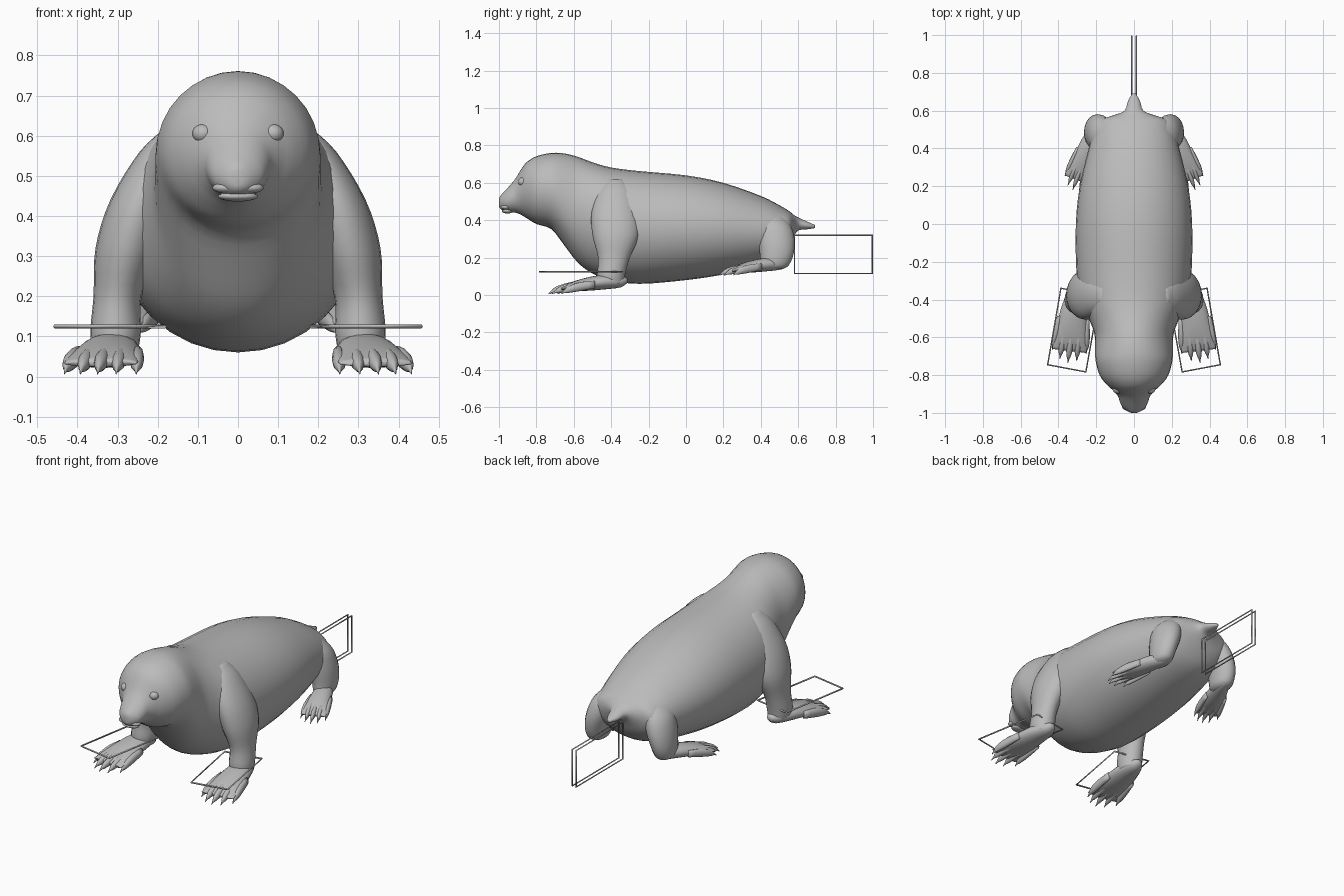
import bpy, bmesh, math
from mathutils import Vector

cube = bpy.data.objects.get("Cube")
if cube:
    bpy.data.objects.remove(cube, do_unlink=True)

grey = bpy.data.materials.new("soft_grey")
grey.use_nodes = True
colour = (0.5, 0.5, 0.5, 1)
grey.diffuse_color = colour
grey.node_tree.nodes["Principled BSDF"].inputs["Base Color"].default_value = colour

X, Y, Z = Vector((1, 0, 0)), Vector((0, 1, 0)), Vector((0, 0, 1))


def smooth_rows(rows, steps):
    """Catmull-Rom interpolation between rows of numbers."""
    out = []
    for i in range(len(rows) - 1):
        quad = [rows[max(i - 1, 0)], rows[i], rows[i + 1], rows[min(i + 2, len(rows) - 1)]]
        for s in range(steps):
            t = s / steps
            out.append([b + t / 2 * (c - a + t * (2 * a - 5 * b + 4 * c - d + t * (3 * (b - c) + d - a)))
                        for a, b, c, d in zip(*quad)])
    return out + [list(rows[-1])]


def add_rings(bm, rings, sides):
    """Skin a list of ellipses given as (centre, u radius, v radius)."""
    loops = []
    for centre, u, v in rings:
        angles = [math.tau * k / sides for k in range(sides)]
        loops.append([bm.verts.new(centre + u * math.cos(a) + v * math.sin(a)) for a in angles])
    for low, high in zip(loops, loops[1:]):
        for k in range(sides):
            n = (k + 1) % sides
            bm.faces.new((low[k], low[n], high[n], high[k]))
    bm.faces.new(loops[0])
    bm.faces.new(loops[-1])


def finish(name, bm, mirrored=False):
    bmesh.ops.recalc_face_normals(bm, faces=bm.faces)
    mesh = bpy.data.meshes.new(name)
    bm.to_mesh(mesh)
    bm.free()
    for face in mesh.polygons:
        face.use_smooth = True
    mesh.materials.append(grey)
    obj = bpy.data.objects.new(name, mesh)
    bpy.context.collection.objects.link(obj)
    if mirrored:
        obj.modifiers.new("Mirror", "MIRROR")
    return obj


def ellipsoid(name, centre, radii, mirrored=False):
    bm = bmesh.new()
    bmesh.ops.create_uvsphere(bm, u_segments=16, v_segments=10, radius=1)
    bmesh.ops.scale(bm, vec=radii, verts=bm.verts)
    bmesh.ops.translate(bm, vec=centre, verts=bm.verts)
    finish(name, bm, mirrored)


# Body from nose to tail: y, top, bottom, half width
body_rows = [
    (-1, .515, .475, .012), (-.993, .53, .462, .032), (-.97, .555, .448, .06),
    (-.94, .588, .443, .075), (-.91, .625, .44, .086), (-.88, .675, .428, .112),
    (-.85, .712, .41, .145), (-.8, .742, .38, .182), (-.72, .76, .352, .204),
    (-.65, .757, .265, .206), (-.58, .74, .175, .21), (-.5, .71, .115, .24),
    (-.4, .682, .08, .285), (-.25, .663, .06, .305), (0, .64, .08, .308),
    (.2, .6, .11, .287), (.4, .53, .155, .24), (.5, .48, .2, .21),
    (.55, .45, .26, .18), (.575, .43, .31, .11), (.6, .415, .345, .05),
    (.65, .392, .352, .032), (.69, .375, .358, .01)]
bm = bmesh.new()
add_rings(bm, [(Vector((0, y, (t + b) / 2)), X * w, Z * (t - b) / 2)
               for y, t, b, w in smooth_rows(body_rows, 3)], 32)
finish("body", bm)


# Limbs as stacked horizontal ellipses: x, y, z, x radius, y radius
def limb(name, rows):
    bm = bmesh.new()
    add_rings(bm, [(Vector((x, y, z)), X * a, Y * b)
                   for x, y, z, a, b in smooth_rows(rows, 4)], 20)
    finish(name, bm, True)


limb("front_legs", [
    (.16, -.38, .62, .02, .04), (.19, -.38, .56, .055, .09), (.24, -.38, .44, .078, .125),
    (.275, -.375, .32, .08, .125), (.3, -.385, .2, .06, .085),
    (.305, -.4, .11, .063, .075), (.305, -.4, .06, .055, .07)])
limb("hind_legs", [
    (.12, .44, .45, .03, .05), (.16, .465, .38, .065, .09), (.185, .48, .3, .07, .1),
    (.205, .485, .22, .06, .09), (.21, .475, .16, .05, .075), (.21, .47, .14, .03, .05)])


# Webbed feet with five tapering clawed toes
def foot(name, heel, toe, width, lift):
    heel, toe = Vector(heel), Vector(toe)
    length = (toe - heel).length
    forward = (toe - heel).normalized()
    across = forward.cross(Z)
    size = length / .41
    bm = bmesh.new()

    def ring(t, side, z, a, b):
        centre = heel + forward * t * length + across * side * width + Z * (lift + z * size)
        return centre, across * a * width, Z * b * size

    # forward fraction, height, half width, half thickness
    palm = [(0, .075, .15, .012), (.08, .07, .4, .03), (.3, .067, .68, .038),
            (.52, .056, .8, .034), (.72, .043, .9, .022), (.85, .032, .92, .008)]
    add_rings(bm, [ring(t, 0, z, a, b) for t, z, a, b in smooth_rows(palm, 3)], 20)
    for k in range(-2, 3):
        reach = 1 - .035 * k * k
        toe_rows = [(.5, .055, .14, .02), (.7, .045, .18, .024), (.84, .034, .17, .021),
                    (.92, .025, .11, .015), (.95, .02, .06, .009), (1, .008, .015, .003)]
        add_rings(bm, [ring(t * reach, k * (.27 + .18 * t), z, a, b)
                       for t, z, a, b in smooth_rows(toe_rows, 2)], 10)
    finish(name, bm, True)


foot("front_feet", (.3, -.315, 0), (.35, -.735, 0), .1, 0)
foot("hind_feet", (.19, .54, 0), (.325, .18, 0), .072, .1)

# Face
ellipsoid("eyes", (.087, -.872, .605), (.027, .026, .024), True)
ellipsoid("upper_lip", (.028, -.965, .47), (.036, .024, .014), True)
ellipsoid("lower_lip", (0, -.955, .449), (.05, .03, .013))
ellipsoid("nose", (0, -.982, .508), (.026, .015, .02))


# Thin rectangular frames beside the front feet and behind the tail
def frame(name, corners):
    curve = bpy.data.curves.new(name, "CURVE")
    curve.dimensions = "3D"
    curve.bevel_depth = .005
    curve.bevel_resolution = 0
    spline = curve.splines.new("POLY")
    spline.points.add(len(corners) - 1)
    for point, corner in zip(spline.points, corners):
        point.co = (*corner, 1)
    spline.use_cyclic_u = True
    curve.materials.append(grey)
    bpy.context.collection.objects.link(bpy.data.objects.new(name, curve))


for side, label in ((1, "left"), (-1, "right")):
    flat = [(.255, -.783), (.457, -.745), (.387, -.34), (.182, -.378)]
    frame(label + "_foot_frame", [(side * x, y, .125) for x, y in flat])
    upright = [(.58, .115), (.995, .115), (.995, .32), (.58, .32)]
    frame(label + "_tail_frame", [(side * .012, y, z) for y, z in upright])
